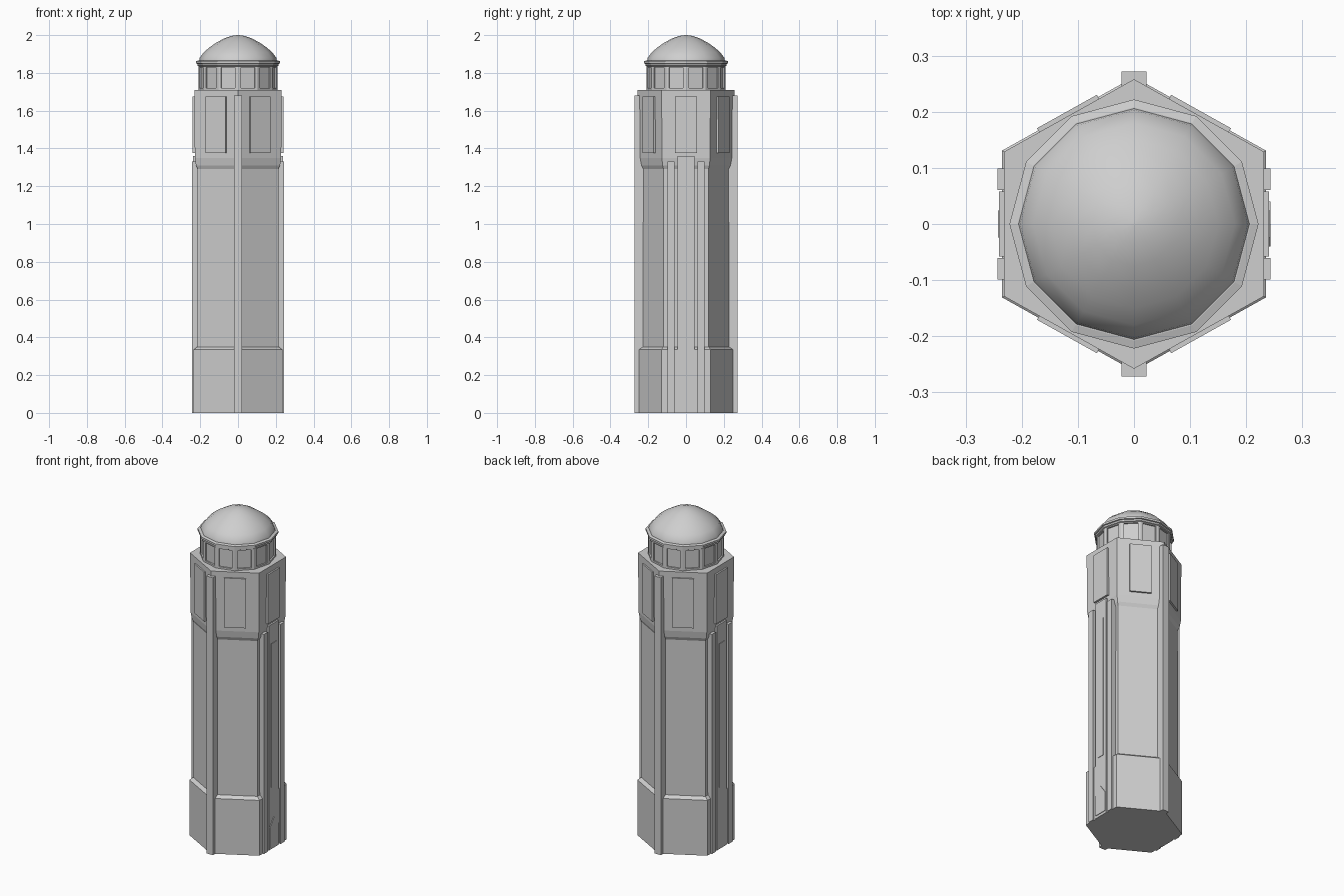
import bpy, bmesh, math
from mathutils import Matrix

if "Cube" in bpy.data.objects:
    bpy.data.objects.remove(bpy.data.objects["Cube"])

stone = bpy.data.materials.new("pale_grey_stone")
stone.diffuse_color = (0.62, 0.62, 0.62, 1)
stone.use_nodes = True
stone.node_tree.nodes["Principled BSDF"].inputs["Base Color"].default_value = stone.diffuse_color
SX = 1.035  # the hexagon is slightly wider than regular along x


def finish(name, bm):
    bmesh.ops.recalc_face_normals(bm, faces=bm.faces)
    me = bpy.data.meshes.new(name)
    bm.to_mesh(me)
    bm.free()
    me.materials.append(stone)
    ob = bpy.data.objects.new(name, me)
    bpy.context.collection.objects.link(ob)
    return ob


def loft(bm, sides, profile, sx=1.0):
    """Stack rings of (radius, z); a corner points along +-y."""
    rings = []
    for r, z in profile:
        rings.append([bm.verts.new((sx * r * math.sin(2 * math.pi * i / sides),
                                    r * math.cos(2 * math.pi * i / sides), z))
                      for i in range(sides)])
    walls = []
    for a, b in zip(rings, rings[1:]):
        for i in range(sides):
            j = (i + 1) % sides
            walls.append(bm.faces.new((a[i], a[j], b[j], b[i])))
    bm.faces.new(rings[0])
    bm.faces.new(rings[-1])
    return walls


def extrude_plate(name, outline, x0, x1, angle=0.0):
    """Outline in (y, z), extruded from x0 to x1 and turned about z."""
    bm = bmesh.new()
    back = [bm.verts.new((x0, y, z)) for y, z in outline]
    front = [bm.verts.new((x1, y, z)) for y, z in outline]
    n = len(outline)
    bm.faces.new(back)
    bm.faces.new(front)
    for i in range(n):
        j = (i + 1) % n
        bm.faces.new((back[i], back[j], front[j], front[i]))
    bm.transform(Matrix.Rotation(angle, 4, 'Z'))
    return finish(name, bm)


def rect(y0, y1, z0, z1):
    return [(y0, z0), (y1, z0), (y1, z1), (y0, z1)]


# hexagonal tower body: base, ledge, shaft, flare and upper block
bm = bmesh.new()
loft(bm, 6, [(0.262, 0), (0.262, 0.335), (0.24, 0.35), (0.238, 1.29),
             (0.248, 1.31), (0.255, 1.35), (0.258, 1.71)], SX)
finish("tower_body", bm)

# upper block panels, one on each of the six faces
for side in (0, math.pi):
    extrude_plate("side_upper_panel", rect(-0.058, 0.058, 1.376, 1.675),
                  0.2, 0.241, side)
diag = math.atan2(0.2312, 0.129)
dist = 0.258 * math.sin(diag)
for a in (diag, math.pi - diag, -diag, math.pi + diag):
    # shift along the wall so the panel sits on the wall's middle
    mid = -0.1156 * math.sin(a) + math.copysign(0.1935, math.sin(a)) * math.cos(a)
    if math.cos(a) < 0:
        mid = 0.1156 * math.sin(a) + math.copysign(0.1935, math.sin(a)) * math.cos(a)
    extrude_plate("diagonal_upper_panel", rect(mid - 0.061, mid + 0.061, 1.376, 1.675),
                  dist - 0.03, dist + 0.008, a)

# corner pilasters at front and back
for a in (math.pi / 2, -math.pi / 2):
    extrude_plate("corner_pilaster", rect(-0.022, 0.022, 0, 1.68), 0.2, 0.272, a)

# stepped pilasters, centre strip and slit window on both x sides
for a in (0, math.pi):
    for s in (-1, 1):
        extrude_plate("side_pilaster", rect(s * 0.08 - 0.019, s * 0.08 + 0.019, 0, 1.33),
                      0.18, 0.243, a)
    extrude_plate("centre_strip", rect(-0.046, 0.046, 0, 1.36), 0.18, 0.239, a)
    extrude_plate("slit_window", rect(-0.024, 0.024, 0.375, 1.245), 0.235, 0.242, a)

# pointed door on the right side
extrude_plate("door", [(-0.04, 0.015), (0.04, 0.015), (0.04, 0.135),
                       (0, 0.19), (-0.04, 0.135)], 0.235, 0.243)

# twelve-sided lantern with recessed windows
bm = bmesh.new()
walls = loft(bm, 12, [(0.209, 1.705), (0.209, 1.845)])
bmesh.ops.recalc_face_normals(bm, faces=bm.faces)
bmesh.ops.inset_individual(bm, faces=walls, thickness=0.022, depth=0)
bmesh.ops.inset_individual(bm, faces=walls, thickness=0.0005, depth=-0.008)
finish("lantern", bm)

# cornice under the dome
bm = bmesh.new()
loft(bm, 12, [(0.209, 1.835), (0.215, 1.838), (0.215, 1.848), (0.222, 1.85),
              (0.222, 1.862), (0.208, 1.866)])
finish("cornice", bm)

# bell-shaped dome
bm = bmesh.new()
loft(bm, 12, [(0.207, 1.86), (0.203, 1.88), (0.18, 1.91), (0.15, 1.936),
              (0.115, 1.96), (0.075, 1.982), (0.035, 1.996), (0.004, 2.0)])
dome = finish("dome", bm)
bpy.context.view_layer.objects.active = dome
dome.select_set(True)
bpy.ops.object.shade_smooth_by_angle(angle=math.radians(40))
